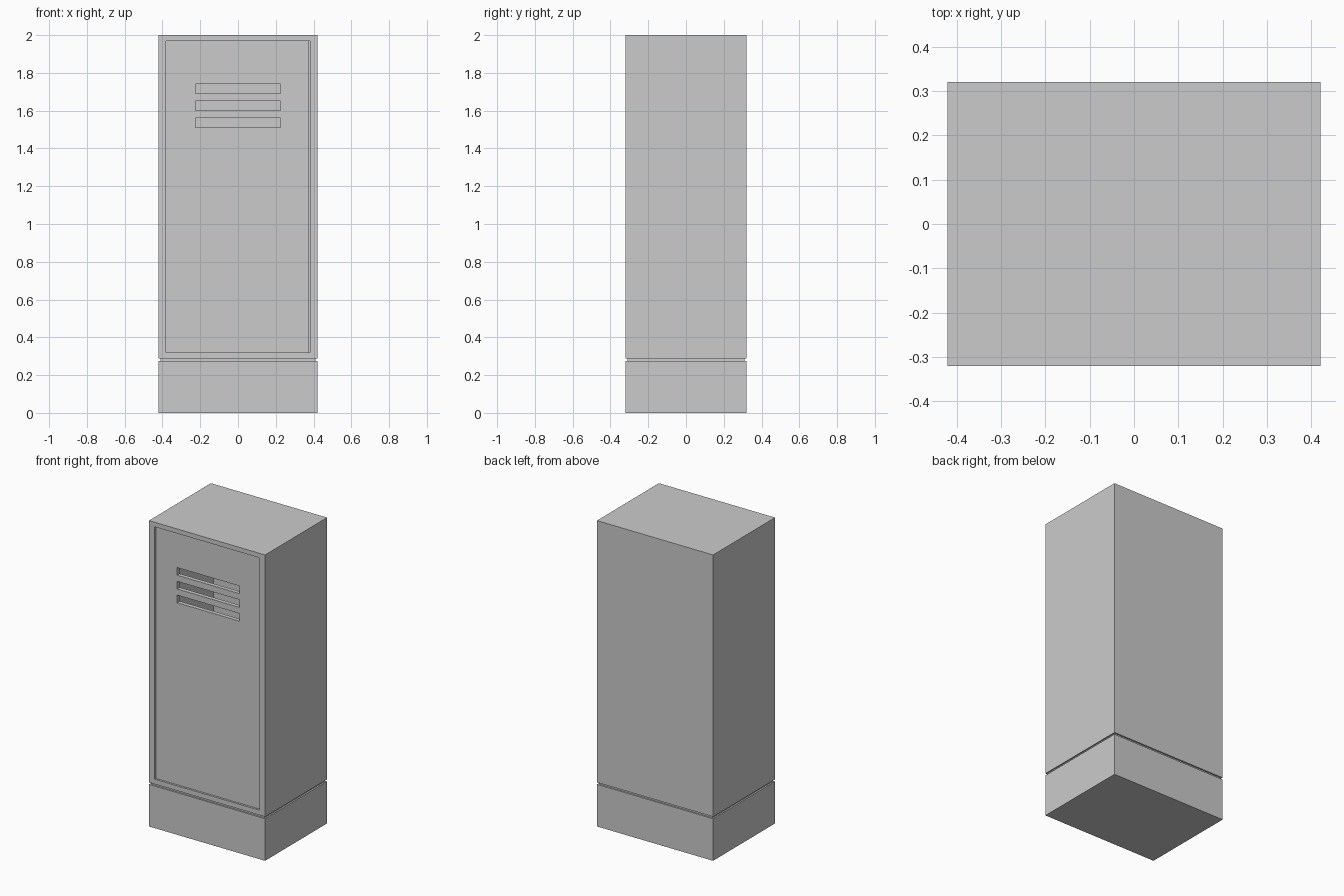
import bpy, bmesh

if "Cube" in bpy.data.objects:
    bpy.data.objects.remove(bpy.data.objects["Cube"])


def finish(name, bm):
    bmesh.ops.recalc_face_normals(bm, faces=bm.faces)
    mesh = bpy.data.meshes.new(name)
    bm.to_mesh(mesh)
    bm.free()
    ob = bpy.data.objects.new(name, mesh)
    bpy.context.collection.objects.link(ob)
    return ob


def box(bm, x0, x1, y0, y1, z0, z1):
    vs = bmesh.ops.create_cube(bm, size=1)["verts"]
    for v in vs:
        v.co.x = x1 if v.co.x > 0 else x0
        v.co.y = y1 if v.co.y > 0 else y0
        v.co.z = z1 if v.co.z > 0 else z0


def cut(ob, cutter):
    cutter.hide_render = True
    cutter.hide_set(True)
    m = ob.modifiers.new("cut", "BOOLEAN")
    m.operation = "DIFFERENCE"
    m.solver = "EXACT"
    m.object = cutter


W, D = 0.42, 0.32

# Cabinet shell: stacked rectangular rings with a groove above the plinth
bm = bmesh.new()
rings = []
for z, inset in ((0, 0), (0.275, 0), (0.275, 0.01), (0.288, 0.01), (0.288, 0), (2, 0)):
    w, d = W - inset, D - inset
    rings.append([bm.verts.new((x, y, z)) for x, y in ((-w, -d), (w, -d), (w, d), (-w, d))])
for a, b in zip(rings, rings[1:]):
    for i in range(4):
        j = (i + 1) % 4
        bm.faces.new((a[i], a[j], b[j], b[i]))
bm.faces.new(rings[0])
bm.faces.new(rings[-1])
cabinet = finish("cabinet", bm)

# Hollow interior, open at the front
bm = bmesh.new()
box(bm, -0.38, 0.38, -0.40, 0.29, 0.32, 1.97)
cut(cabinet, finish("interior_cutter", bm))

# Recessed door with a narrow gap on the right edge
bm = bmesh.new()
box(bm, -0.38, 0.376, -0.307, -0.28, 0.32, 1.97)
door = finish("door", bm)

# Three vent slots
bm = bmesh.new()
for i in range(3):
    z = 1.51 + i * 0.09
    box(bm, -0.225, 0.225, -0.36, -0.24, z, z + 0.05)
cut(door, finish("vent_cutter", bm))
